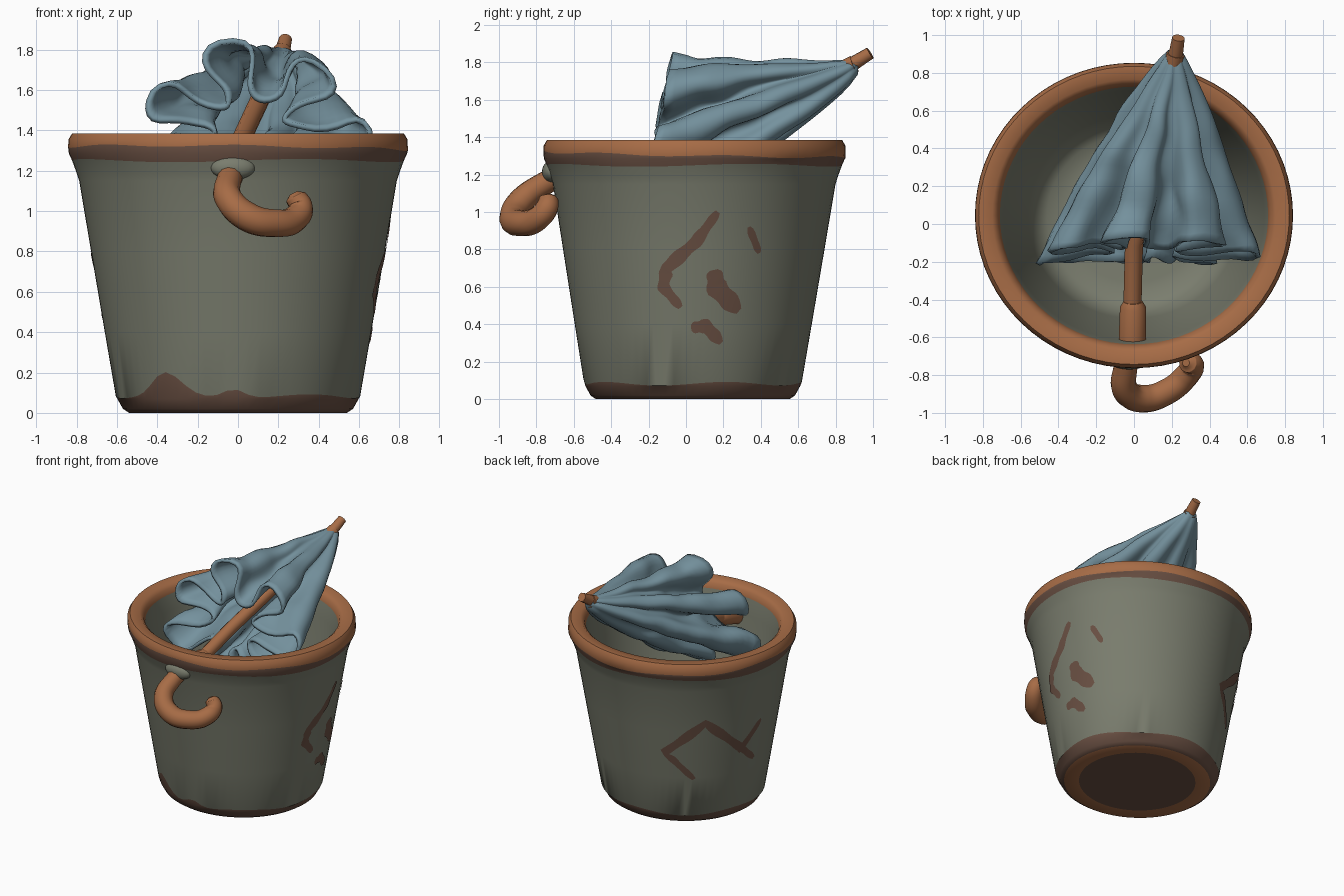
import bpy, bmesh, math
from math import sin, cos, pi, radians
from mathutils import Vector, noise

cube = bpy.data.objects.get("Cube")
if cube:
    bpy.data.objects.remove(cube)

SIDES = 72


def material(name, srgb):
    lin = [(c / 255 / 12.92 if c < 11 else ((c / 255 + 0.055) / 1.055) ** 2.4) for c in srgb]
    m = bpy.data.materials.new(name)
    m.use_nodes = True
    m.diffuse_color = (*lin, 1)
    shader = m.node_tree.nodes["Principled BSDF"]
    shader.inputs["Base Color"].default_value = (*lin, 1)
    shader.inputs["Roughness"].default_value = 0.8
    return m


green = material("grey_green", (122, 125, 110))
rust = material("rust_orange", (167, 108, 70))
brown = material("dark_brown", (106, 80, 67))
blue = material("dusty_blue", (117, 146, 158))


def add_object(name, bm, mats, sharp=50):
    mesh = bpy.data.meshes.new(name)
    bm.to_mesh(mesh)
    bm.free()
    for m in mats:
        mesh.materials.append(m)
    mesh.polygons.foreach_set("use_smooth", [True] * len(mesh.polygons))
    mesh.set_sharp_from_angle(angle=radians(sharp))
    obj = bpy.data.objects.new(name, mesh)
    bpy.context.collection.objects.link(obj)
    return obj


def bridge(bm, low, high, mat):
    n = len(low)
    for i in range(n):
        f = bm.faces.new((low[i], low[(i + 1) % n], high[(i + 1) % n], high[i]))
        f.material_index = mat


def tube(name, points, radii, thickness, mat, smooth_path):
    curve = bpy.data.curves.new(name, "CURVE")
    curve.dimensions = "3D"
    curve.bevel_depth = thickness
    curve.bevel_resolution = 4
    curve.use_fill_caps = True
    spline = curve.splines.new("BEZIER" if smooth_path else "POLY")
    pts = spline.bezier_points if smooth_path else spline.points
    pts.add(len(points) - 1)
    for p, co, r in zip(pts, points, radii):
        p.co = co if smooth_path else (*co, 1)
        p.radius = r
        if smooth_path:
            p.handle_left_type = p.handle_right_type = "AUTO"
    curve.materials.append(mat)
    obj = bpy.data.objects.new(name, curve)
    bpy.context.collection.objects.link(obj)


# Bucket: slightly oval lathe with wavy paint borders at the foot and under the lip
def oval(a, r, z):
    return Vector((r * cos(a), 0.036 + 0.007 * z + 0.96 * r * sin(a), z))


def bump(a, centre, width):
    return math.exp(-((a - radians(centre)) / radians(width)) ** 2)


def wall_radius(z):
    return 0.605 + (z - 0.08) * 0.17


def foot_edge(a):
    return 0.082 + 0.01 * sin(5 * a) + 0.11 * bump(a, 235, 11) + 0.045 * bump(a, 268, 7)


def lip_low(a):
    return 1.25 + 0.008 * sin(4 * a)


def lip_high(a):
    return 1.309 - 0.014 * sin(a) - 0.008 * cos(a) + 0.006 * sin(7 * a)


GREEN, RUST, BROWN = range(3)
profile = [
    (0.43, 0, RUST), (0.54, 0, BROWN), (0.57, 0.02, BROWN), (0.598, 0.07, BROWN),
    (None, foot_edge, GREEN), (0.66, 0.4, GREEN), (0.728, 0.8, GREEN),
    (0.787, 1.15, GREEN), (0.80, 1.19, GREEN), (0.822, lip_low, BROWN),
    (0.838, 1.285, BROWN), (0.842, lip_high, RUST), (0.84, 1.355, RUST),
    (0.822, 1.385, RUST), (0.75, 1.385, RUST), (0.722, 1.36, RUST),
    (0.71, 1.32, GREEN), (0.69, 1.2, GREEN), (0.56, 0.27, GREEN), (0.52, 0.16, GREEN),
    (0.46, 0.11, GREEN), (0.36, 0.1, GREEN),
]
bm = bmesh.new()
rings = []
for r, z, mat in profile:
    ring = []
    for i in range(SIDES):
        a = 2 * pi * i / SIDES
        h = z(a) if callable(z) else z
        ring.append(bm.verts.new(oval(a, wall_radius(h) if r is None else r, h)))
    rings.append(ring)
for low, high, row in zip(rings, rings[1:], profile):
    bridge(bm, low, high, row[2])
bm.faces.new(rings[0]).material_index = BROWN
bm.faces.new(rings[-1]).material_index = GREEN
bmesh.ops.recalc_face_normals(bm, faces=bm.faces)
add_object("bucket", bm, [green, rust, brown])


# Rust scratches: thin tapered strips hugging the wall, as (angle, height) paths
def scratch(name, path, width, steps=8):
    pts = []
    for (a, z), (b, y) in zip(path, path[1:]):
        pts += [(a + (b - a) * k / steps, z + (y - z) * k / steps) for k in range(steps)]
    pts.append(path[-1])
    flat = [Vector((radians(a) * wall_radius(z), z)) for a, z in pts]
    bm = bmesh.new()
    rows = []
    for i, p in enumerate(flat):
        t = (flat[min(i + 2, len(flat) - 1)] - flat[max(i - 2, 0)]).normalized()
        w = width * (0.4 + 0.6 * sin(pi * i / (len(flat) - 1)) ** 0.5)
        w *= 1 + 0.12 * sin(i * 1.1)
        row = []
        for k in (-1, 0, 1):
            q = p + Vector((-t.y, t.x)) * w * k
            row.append(bm.verts.new(oval(q.x / wall_radius(p.y), wall_radius(q.y) + 0.005, q.y)))
        rows.append(row)
    for p, q in zip(rows, rows[1:]):
        for k in (0, 1):
            bm.faces.new((p[k + 1], p[k], q[k], q[k + 1]))
    add_object(name, bm, [brown])


scratch("left_scratch_long", [(10, 1.0), (1, 0.84), (-12, 0.7), (-14, 0.6), (-6, 0.49)], 0.036)
scratch("left_scratch_wedge", [(9, 0.69), (11, 0.59), (22, 0.47)], 0.056)
scratch("left_scratch_low", [(-1, 0.38), (6, 0.39), (14, 0.3)], 0.037)
scratch("left_scratch_small", [(24, 0.92), (30, 0.78)], 0.023)
scratch("back_scratch_bent", [(131, 0.39), (113, 0.62), (137, 0.87), (160, 0.62), (174, 0.47)], 0.036)
scratch("back_scratch_short", [(160, 0.57), (176, 0.79)], 0.03)

# Umbrella shaft, socket, tip and hooked handle
tube("umbrella_shaft", [(-0.01, -0.5, 1.2), (0, -0.1, 1.32), (0.22, 0.9, 1.79)],
     (1, 1, 1), 0.048, rust, False)
tube("shaft_socket", [(-0.01, -0.67, 1.15), (-0.005, -0.44, 1.22), (-0.005, -0.41, 1.23)],
     (1, 0.95, 0.7), 0.073, rust, False)
tube("umbrella_tip", [(0.21, 0.86, 1.77), (0.225, 0.92, 1.81), (0.235, 0.985, 1.85)],
     (1.1, 1, 0.9), 0.037, rust, False)
tube("hook_handle",
     [(-0.02, -0.66, 1.2), (-0.045, -0.76, 1.15), (-0.045, -0.88, 1.06), (0.05, -0.925, 0.97),
      (0.18, -0.885, 0.94), (0.28, -0.80, 0.96), (0.31, -0.745, 1.02), (0.285, -0.735, 1.07),
      (0.275, -0.735, 1.09)],
     (0.85, 0.9, 1, 1.05, 1, 0.95, 0.88, 0.75, 0.3), 0.07, rust, True)

# Swelling of the wall where the handle passes through
bm = bmesh.new()
bmesh.ops.create_uvsphere(bm, u_segments=24, v_segments=12, radius=1)
for v in bm.verts:
    v.co = Vector((v.co.x * 0.11, v.co.y * 0.05, v.co.z * 0.06)) + Vector((-0.025, -0.72, 1.215))
add_object("handle_swelling", bm, [green])

# Canopy: drooping cone with omega-shaped folds, each lobe an (angle, radius)
lobes = [(-5, 0.58), (40, 0.49), (109, 0.45), (165, 0.54), (202, 0.62), (255, 0.45), (308, 0.5)]
apex, mouth = Vector((0.22, 0.93, 1.8)), Vector((0.07, -0.16, 1.39))
ROWS, STEPS = 26, 24
bm = bmesh.new()
rings = []
for j in range(ROWS + 1):
    t = 0.02 + 0.98 * j / ROWS
    centre = apex.lerp(mouth, t)
    valley = 0.9 - 0.58 * t
    ring = []
    for i, (a0, r0) in enumerate(lobes):
        a1, r1 = lobes[(i + 1) % len(lobes)]
        gap = (a1 - a0) % 360
        for k in range(STEPS):
            u = k / STEPS
            a = radians(a0 + gap * (u + 0.12 * t * sin(4 * pi * u)))
            fold = 0.5 + 0.5 * cos(2 * pi * u)
            r = (r0 + (r1 - r0) * u) * (valley + (1 - valley) * fold)
            sag, lift = max(0, -sin(a)), max(0, sin(a))
            r *= t ** (0.85 - 0.3 * sag + 0.2 * lift)
            x, z = r * cos(a), r * sin(a)
            p = centre + Vector((x, max(-0.04, 0.2 * z) * t, z))
            p += noise.noise_vector(p * 5) * 0.04 * t
            ring.append(bm.verts.new(p))
    rings.append(ring)
for low, high in zip(rings, rings[1:]):
    bridge(bm, low, high, 0)
bm.faces.new(rings[0])
bmesh.ops.recalc_face_normals(bm, faces=bm.faces)
canopy = add_object("umbrella_canopy", bm, [blue], 70)
solid = canopy.modifiers.new("cloth", "SOLIDIFY")
solid.thickness = 0.025
solid.offset = 0
